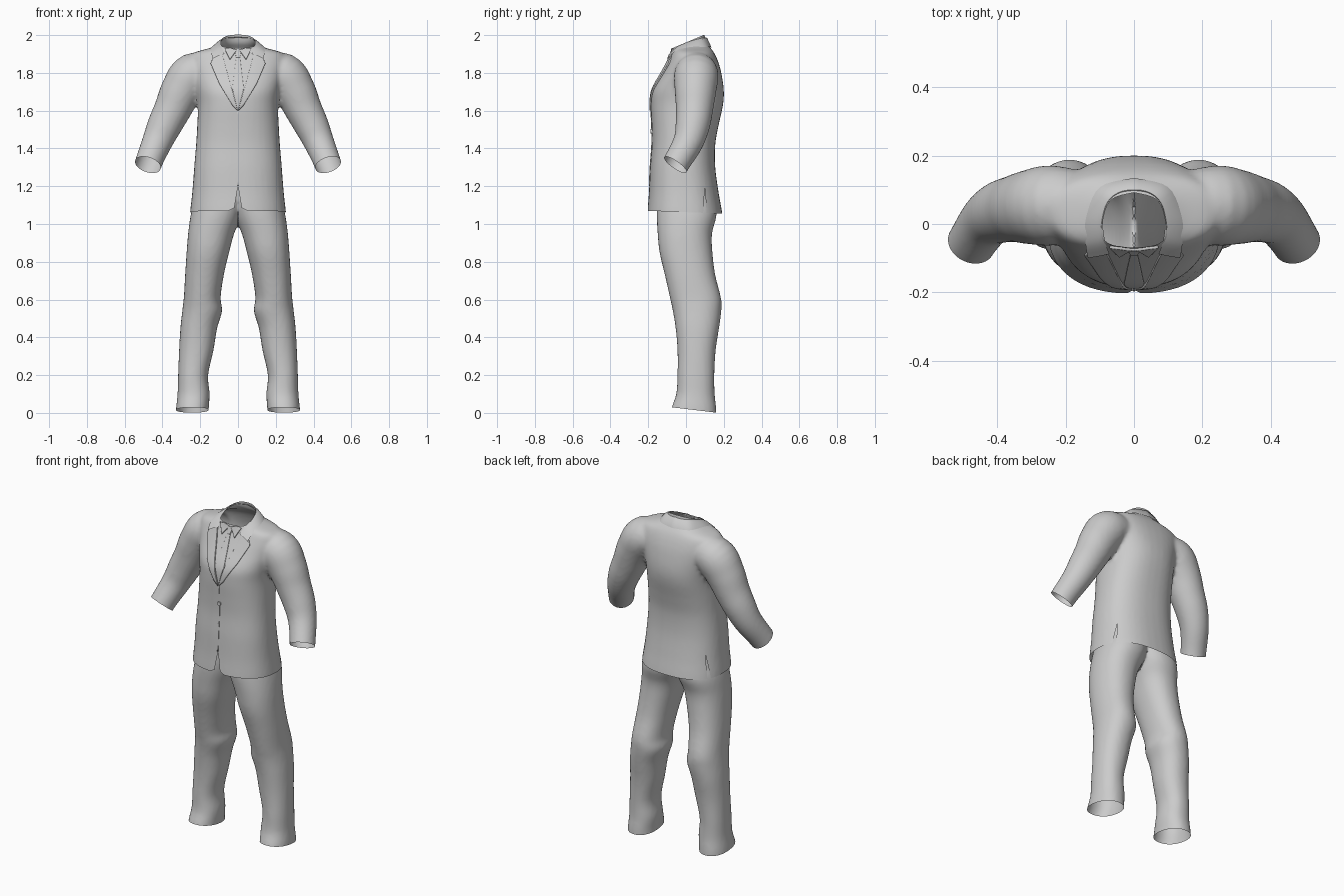
import bpy, bmesh, math
from mathutils import Vector
from mathutils.bvhtree import BVHTree

if "Cube" in bpy.data.objects:
    bpy.data.objects.remove(bpy.data.objects["Cube"])


def dense(rows, n=5):
    """Catmull-Rom refinement of a list of number rows."""
    out = []
    for i in range(len(rows) - 1):
        a, b, c, d = (rows[max(0, min(len(rows) - 1, i + k))] for k in (-1, 0, 1, 2))
        for s in range(n):
            t = s / n
            out.append([0.5 * (2 * q + (r - p) * t + (2 * p - 5 * q + 4 * r - v) * t * t
                               + (3 * q - p - 3 * r + v) * t ** 3)
                        for p, q, r, v in zip(a, b, c, d)])
    return out + [list(rows[-1])]


def loft(bm, rings):
    """Closed solid through a list of point rings."""
    vs = [[bm.verts.new(p) for p in ring] for ring in rings]
    n = len(vs[0])
    faces = [bm.faces.new((a[i], a[(i + 1) % n], b[(i + 1) % n], b[i]))
             for a, b in zip(vs, vs[1:]) for i in range(n)]
    faces += [bm.faces.new(vs[0]), bm.faces.new(vs[-1])]
    bmesh.ops.recalc_face_normals(bm, faces=faces)


def box_ring(row, p, side=1, n=40):
    """Superellipse filling x0..x1, y0..y1 at height z."""
    x0, x1, y0, y1, z = row
    f = lambda v: math.copysign(abs(v) ** (2 / p), v)
    ring = []
    for i in range(n):
        a = 2 * math.pi * i / n
        ring.append((side * ((x0 + x1) / 2 + (x1 - x0) / 2 * f(math.cos(a))),
                     (y0 + y1) / 2 + (y1 - y0) / 2 * f(math.sin(a)), z))
    return ring


def tube_rings(rows, side=1, n=28):
    """Round rings along a path of x, y, z, radius rows."""
    pts = [Vector((side * r[0], r[1], r[2])) for r in rows]
    rings = []
    for i, c in enumerate(pts):
        t = (pts[min(i + 1, len(pts) - 1)] - pts[max(i - 1, 0)]).normalized()
        u = Vector((0, 1, 0)).cross(t).normalized()
        v = t.cross(u)
        rings.append([c + rows[i][3] * (math.cos(k * math.tau / n) * u + math.sin(k * math.tau / n) * v)
                      for k in range(n)])
    return rings


def add(name, bm):
    me = bpy.data.meshes.new(name)
    bm.to_mesh(me)
    ob = bpy.data.objects.new(name, me)
    bpy.context.collection.objects.link(ob)
    return ob


def smooth(ob, angle=40):
    bpy.ops.object.select_all(action='DESELECT')
    ob.select_set(True)
    bpy.context.view_layer.objects.active = ob
    bpy.ops.object.shade_smooth_by_angle(angle=math.radians(angle))


def fused(bm):
    """Merge overlapping solids into one smooth cloth skin."""
    ob = add("temp", bm)
    m = ob.modifiers.new("fuse", 'REMESH')
    m.mode, m.voxel_size = 'VOXEL', 0.011
    m = ob.modifiers.new("soften", 'SMOOTH')
    m.factor, m.iterations = 0.5, 5
    me = bpy.data.meshes.new_from_object(ob.evaluated_get(bpy.context.evaluated_depsgraph_get()))
    bpy.data.objects.remove(ob)
    out = bmesh.new()
    out.from_mesh(me)
    return out


def cut(bm, co, no, where=lambda c: True, clear=True):
    """Slice by a plane inside a region, dropping the side the normal points to."""
    fs = [f for f in bm.faces if where(f.calc_center_median())]
    geom = list({g for f in fs for g in (*f.verts, *f.edges)}) + fs
    bmesh.ops.bisect_plane(bm, geom=geom, plane_co=co, plane_no=no, clear_outer=clear)


def slit(bm, axis, c, top, w, h, where):
    """Open an upside-down V in the hem."""
    for s in (1, -1):
        co, no = Vector((0, 0, top)), Vector((0, 0, w))
        co[axis], no[axis] = c, s * h
        cut(bm, co, no, where, False)
    gone = [f for f in bm.faces for m in [f.calc_center_median()]
            if where(m) and abs(m[axis] - c) < (top - m.z) * w / h]
    bmesh.ops.delete(bm, geom=gone, context='FACES')


# jacket: torso and both sleeves fused, then opened at neck, cuffs and hem
TORSO = [(.258, -.207, .20, 1.0), (.253, -.204, .19, 1.07), (.242, -.196, .172, 1.17),
         (.232, -.19, .155, 1.3), (.222, -.181, .155, 1.42), (.216, -.182, .172, 1.52),
         (.212, -.186, .196, 1.63), (.222, -.178, .20, 1.71), (.245, -.13, .187, 1.8),
         (.255, -.098, .17, 1.86), (.235, -.077, .15, 1.905), (.14, -.068, .128, 1.935),
         (.092, -.068, .105, 1.965), (.083, -.07, .092, 2.05)]
SLEEVE = [(.12, .06, 1.80, .09), (.235, .055, 1.79, .117), (.30, .05, 1.705, .11),
          (.345, .045, 1.61, .099), (.39, .035, 1.52, .091), (.43, .01, 1.43, .08),
          (.473, -.05, 1.325, .072), (.507, -.11, 1.22, .072)]
bm = bmesh.new()
loft(bm, [box_ring((-r[0], *r), 2.4) for r in dense(TORSO)])
for s in (1, -1):
    loft(bm, tube_rings(dense(SLEEVE), s))
bm = fused(bm)
cut(bm, (0, .085, 1.997), (0, -.42, 1))
for s in (1, -1):
    cut(bm, (s * .475, -.06, 1.315), (s * .35, -.7, -1), lambda c: c.x * s > .34 and c.z < 1.45)
cut(bm, (0, 0, 1.0625), (0, -.0375, -1))
skin = BVHTree.FromBMesh(bm)
slit(bm, 0, 0, 1.2, .02, .12, lambda c: abs(c.x) < .12 and c.y < -.12 and c.z < 1.23)
slit(bm, 0, 0, 1.095, .07, .035, lambda c: abs(c.x) < .12 and c.y < -.12 and c.z < 1.12)
for s in (1, -1):
    slit(bm, 1, .1, 1.2, .009, .14, lambda c: c.x * s > .12 and .06 < c.y < .14 and c.z < 1.22)
smooth(add("jacket", bm))

# trousers: two legs fused at the crotch, open at waist and ankles
LEG = [(.155, .33, -.085, .162, -.06), (.155, .328, -.078, .16, .02), (.15, .32, -.052, .152, .1),
       (.158, .317, -.045, .15, .2), (.13, .312, -.045, .157, .33), (.11, .305, -.055, .175, .45),
       (.084, .295, -.07, .187, .54), (.092, .287, -.085, .185, .61), (.075, .28, -.112, .155, .73),
       (.047, .272, -.14, .14, .85), (.02, .264, -.15, .138, .95), (-.02, .25, -.155, .162, 1.05),
       (-.04, .225, -.15, .15, 1.15), (-.04, .205, -.145, .13, 1.3)]
bm = bmesh.new()
for s in (1, -1):
    loft(bm, [box_ring(r, 2.2, s) for r in dense(LEG)])
bm = fused(bm)
cut(bm, (0, .155, .002), (0, -.12, -1))
cut(bm, (0, 0, 1.26), (0, 0, 1))
smooth(add("trousers", bm))


def patch(name, outline, lift, side=1):
    """Thin cloth piece, drawn in x-z and laid on the jacket front."""
    bm = bmesh.new()
    f = bm.faces.new([bm.verts.new((side * x, 0, z)) for x, z in outline])
    f.normal_update()
    if f.normal.y > 0:
        f.normal_flip()
    bmesh.ops.triangulate(bm, faces=bm.faces[:])
    for _ in range(4):
        bmesh.ops.subdivide_edges(bm, edges=bm.edges[:], cuts=1, use_grid_fill=True)
    for v in bm.verts:
        hit = skin.ray_cast(Vector((v.co.x, -1, v.co.z)), Vector((0, 1, 0)))[0]
        v.co.y = (hit.y if hit and hit.y < 0 else -.065) - lift
    ob = add(name, bm)
    m = ob.modifiers.new("thickness", 'SOLIDIFY')
    m.thickness, m.offset = lift + .002, -1
    smooth(ob, 35)
    return ob


# lapels, shirt collar points, tie and front edge
for s, n in ((1, "left"), (-1, "right")):
    patch(n + "_lapel", [(.002, 1.6), (.085, 1.905), (.135, 1.875), (.145, 1.85), (.1, 1.745), (.03, 1.628)], .008, s)
    patch(n + "_shirt_collar_point", [(.006, 1.922), (.043, 1.872), (.072, 1.93), (.04, 1.932)], .008, s)
patch("tie_knot", [(-.018, 1.922), (-.01, 1.882), (.01, 1.882), (.018, 1.922)], .007)
patch("tie", [(-.01, 1.884), (-.03, 1.72), (0, 1.6), (.03, 1.72), (.01, 1.884)], .004)
patch("front_edge", [(-.003, 1.2), (.003, 1.2), (.003, 1.605), (-.003, 1.605)], .003)

# jacket collar: folded strip round the back of the neck, mirrored
COLLAR = [(0, .092, 1.99, 0, .112, 1.985, 0, .135, 1.935),
          (.065, .072, 1.984, .082, .088, 1.978, .1, .108, 1.937),
          (.09, .015, 1.966, .108, .015, 1.962, .14, .02, 1.937),
          (.086, -.045, 1.94, .105, -.05, 1.936, .142, -.055, 1.914),
          (.072, -.088, 1.9, .1, -.094, 1.893, .135, -.1, 1.874)]
bm = bmesh.new()
rows = [[bm.verts.new(r[k:k + 3]) for k in (0, 3, 6)] for r in dense(COLLAR)]
for a, b in zip(rows, rows[1:]):
    for k in (0, 1):
        bm.faces.new((a[k], a[k + 1], b[k + 1], b[k]))
collar = add("jacket_collar", bm)
collar.modifiers.new("mirror", 'MIRROR')
smooth(collar, 60)

# button
hit = skin.ray_cast(Vector((0, -1, 1.49)), Vector((0, 1, 0)))[0]
bpy.ops.mesh.primitive_cylinder_add(vertices=16, radius=.012, depth=.01, location=(0, hit.y - .002, 1.49),
                                    rotation=(math.pi / 2, 0, 0))
bpy.context.object.name = "button"
smooth(bpy.context.object)
